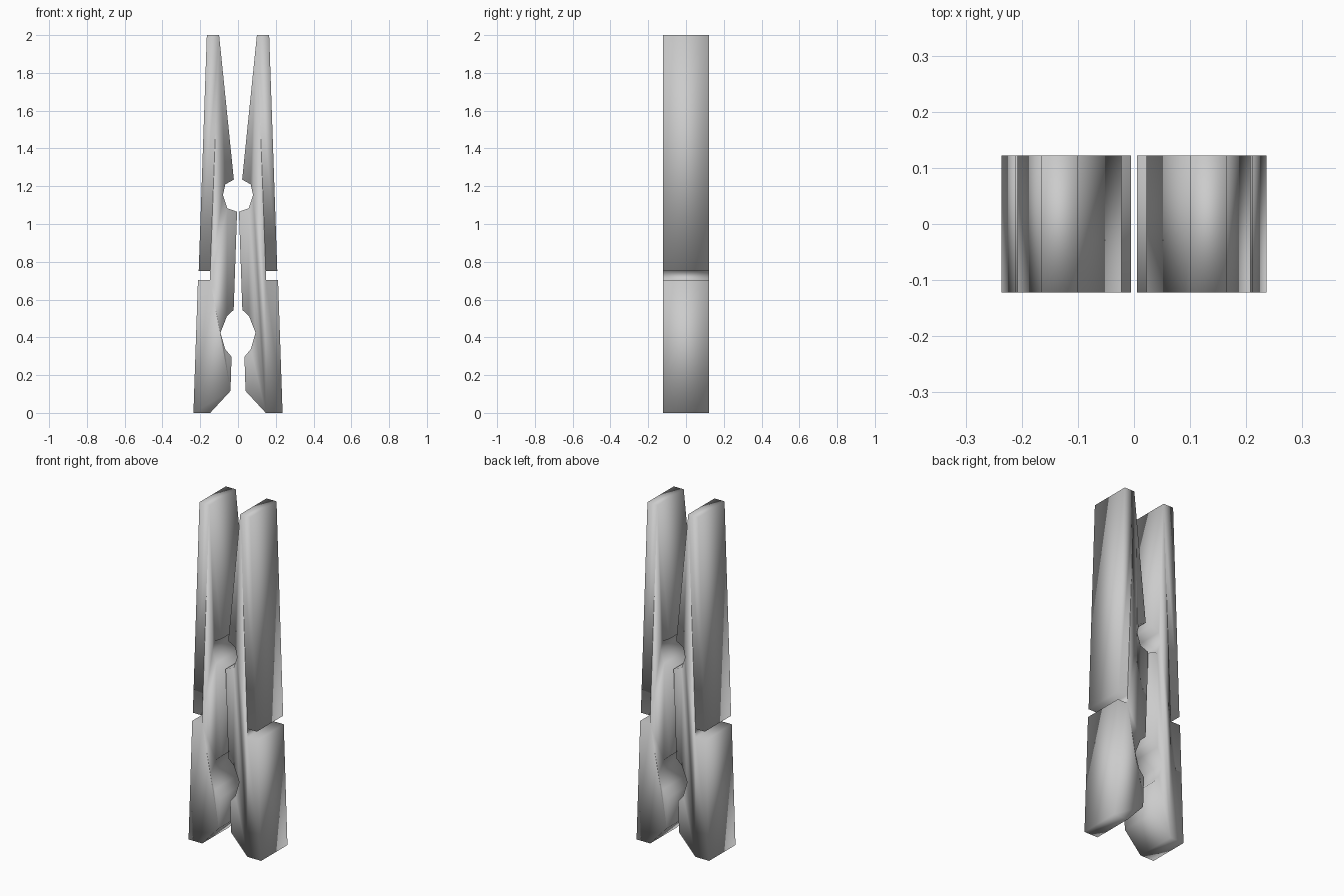
import bpy
import bmesh

cube = bpy.data.objects.get("Cube")
if cube:
    bpy.data.objects.remove(cube, do_unlink=True)

DEPTH = 0.122  # half thickness of the peg

material = bpy.data.materials.new("light grey")
material.use_nodes = True
GREY = (0.6, 0.6, 0.6, 1)
material.diffuse_color = GREY
material.node_tree.nodes["Principled BSDF"].inputs["Base Color"].default_value = GREY

# Outline of one half in (x, z)
outer_edge = [(0.165, 2.0), (0.208, 0.752)]
spring_notch = [(0.148, 0.752), (0.148, 0.703), (0.212, 0.703)]
foot = [(0.236, 0.0), (0.147, 0.0), (0.04, 0.116)]
lower_grip = [(0.034, 0.297), (0.068, 0.338), (0.093, 0.425),
              (0.058, 0.513), (0.023, 0.545)]
upper_grip = [(0.005, 1.065), (0.056, 1.083), (0.08, 1.153),
              (0.067, 1.21), (0.022, 1.235)]
tip = [(0.1, 2.0)]
OUTLINE = outer_edge + spring_notch + foot + lower_grip + upper_grip + tip


def make_half(name, side):
    """Extrude the outline through the depth, mirrored by side."""
    bm = bmesh.new()
    front = bm.faces.new([bm.verts.new((side * x, -DEPTH, z)) for x, z in OUTLINE])
    result = bmesh.ops.extrude_face_region(bm, geom=[front], use_keep_orig=True)
    moved = [v for v in result["geom"] if isinstance(v, bmesh.types.BMVert)]
    bmesh.ops.translate(bm, verts=moved, vec=(0, 2 * DEPTH, 0))
    bmesh.ops.recalc_face_normals(bm, faces=bm.faces)
    for face in bm.faces:
        face.smooth = True
    mesh = bpy.data.meshes.new(name)
    bm.to_mesh(mesh)
    bm.free()
    mesh.materials.append(material)
    half = bpy.data.objects.new(name, mesh)
    bpy.context.collection.objects.link(half)


# Two mirrored halves of the peg
make_half("left_half", 1)
make_half("right_half", -1)
